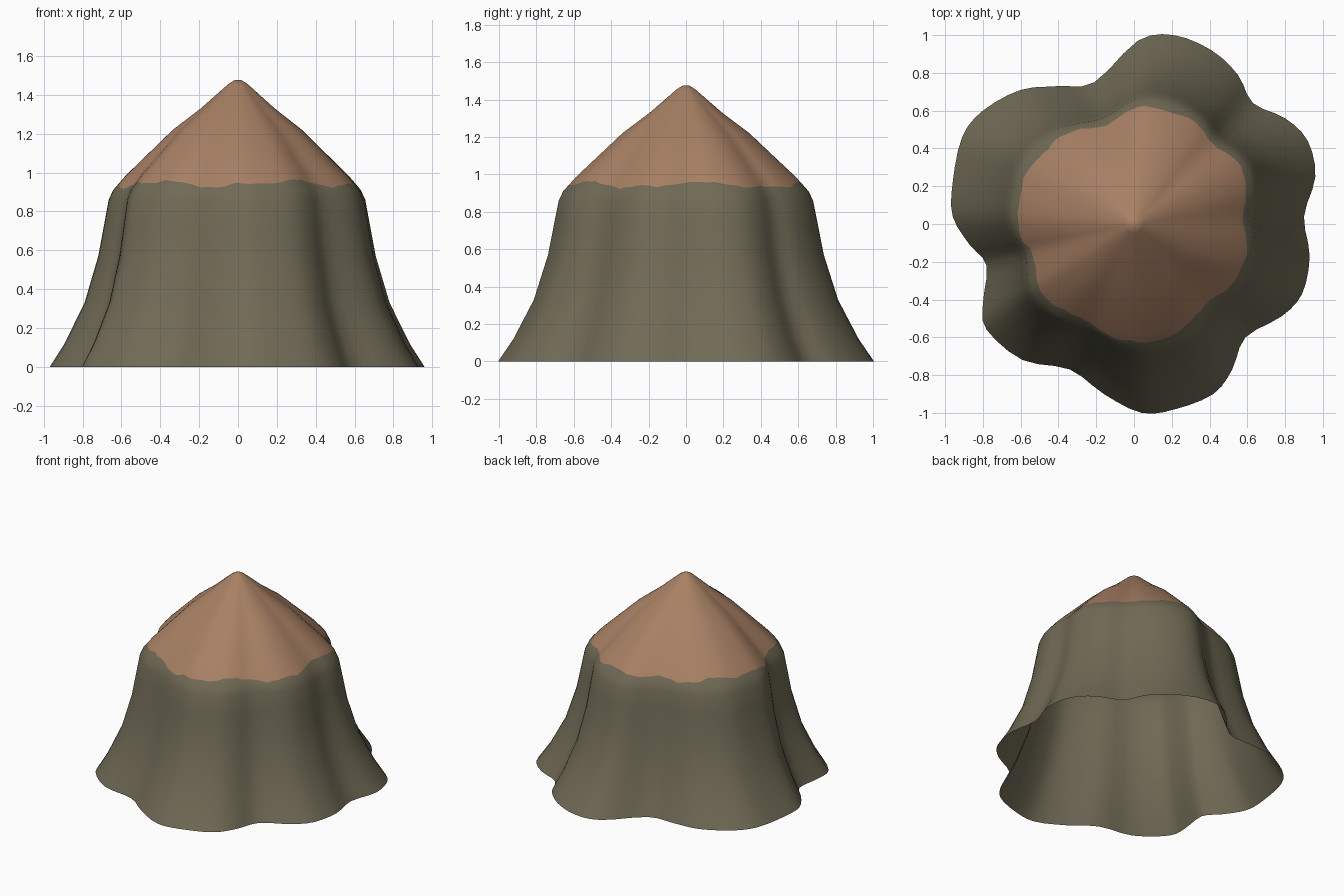
import bpy, bmesh, math, random

if "Cube" in bpy.data.objects:
    bpy.data.objects.remove(bpy.data.objects["Cube"])

random.seed(4)
SUB = 3

# Lobed footprint of the slope (x, y), read clockwise from the back
RIM = [(.21, 1.0), (.41, .92), (.55, .79), (.63, .64), (.80, .56), (.92, .44),
       (.96, .25), (.90, .04), (.93, -.17), (.89, -.37), (.78, -.49), (.59, -.60),
       (.52, -.77), (.42, -.90), (.22, -.98), (.04, -1.0), (-.16, -.90),
       (-.34, -.77), (-.59, -.72), (-.78, -.56), (-.80, -.42), (-.78, -.22),
       (-.87, -.11), (-.96, .04), (-.96, .22), (-.91, .46), (-.80, .60),
       (-.60, .71), (-.40, .73), (-.21, .75), (.02, .97)]

# Vertical profile: height, mean radius, strength of the lobes
PROFILE = [(0, .93, 1), (.12, .86, .85), (.33, .765, .66), (.57, .70, .52),
           (.86, .65, .43), (.91, .628, .40), (.98, .57, .35), (1.22, .33, .15),
           (1.33, .19, .06), (1.455, .05, 0), (1.475, .018, 0)]


def material(name, rgb):
    m = bpy.data.materials.new(name)
    m.diffuse_color = (*rgb, 1)
    m.use_nodes = True
    m.node_tree.nodes["Principled BSDF"].inputs["Base Color"].default_value = m.diffuse_color
    return m


def catmull(a, b, c, d, t):
    return .5 * (2*b + (c-a)*t + (2*a-5*b+4*c-d)*t*t + (3*b-a-3*c+d)*t**3)


def profile(z):
    for (z0, r0, d0), (z1, r1, d1) in zip(PROFILE, PROFILE[1:]):
        if z <= z1:
            t = (z - z0) / (z1 - z0)
            return r0 + (r1-r0)*t, d0 + (d1-d0)*t
    return PROFILE[-1][1:]


# Refined footprint as (angle, radius)
n = len(RIM)
foot = []
for i in range(n):
    q = [RIM[(i+k) % n] for k in (-1, 0, 1, 2)]
    for s in range(SUB):
        x, y = (catmull(*[p[a] for p in q], s/SUB) for a in (0, 1))
        foot.append((math.atan2(y, x), math.hypot(x, y)))


def ring(bm, heights):
    vs = []
    for (ang, rad), z in zip(foot, heights):
        mean, lobe = profile(z)
        r = mean + (rad - .93) * lobe
        vs.append(bm.verts.new((r*math.cos(ang), r*math.sin(ang), z)))
    return vs


# Mountain shell, open underneath, with an uneven colour border near the shoulder
bm = bmesh.new()
border = [.943 + .012*math.sin(5*a + 1) + .008*math.sin(11*a) + random.uniform(-.007, .007)
          for a, _ in foot]
levels = [[z]*len(foot) for z in (0, .12, .33, .57, .73, .86, .91)]
levels.append(border)
levels += [[z]*len(foot) for z in (.985, 1.1, 1.22, 1.33, 1.455, 1.475)]
rings = [ring(bm, h) for h in levels]
PEAK_START = 7
for k, (lo, hi) in enumerate(zip(rings, rings[1:])):
    for i in range(len(lo)):
        j = (i + 1) % len(lo)
        f = bm.faces.new((lo[i], hi[i], hi[j], lo[j]))
        f.material_index = int(k >= PEAK_START)
tip = bm.faces.new(rings[-1])
tip.material_index = 1
bmesh.ops.recalc_face_normals(bm, faces=bm.faces)
if tip.normal.z < 0:
    bmesh.ops.reverse_faces(bm, faces=bm.faces)
for f in bm.faces:
    f.smooth = True

mesh = bpy.data.meshes.new("mountain")
bm.to_mesh(mesh)
bm.free()
mesh.materials.append(material("olive slope", (.162, .144, .091)))
mesh.materials.append(material("brown peak", (.39, .216, .127)))
bpy.context.collection.objects.link(bpy.data.objects.new("mountain", mesh))
